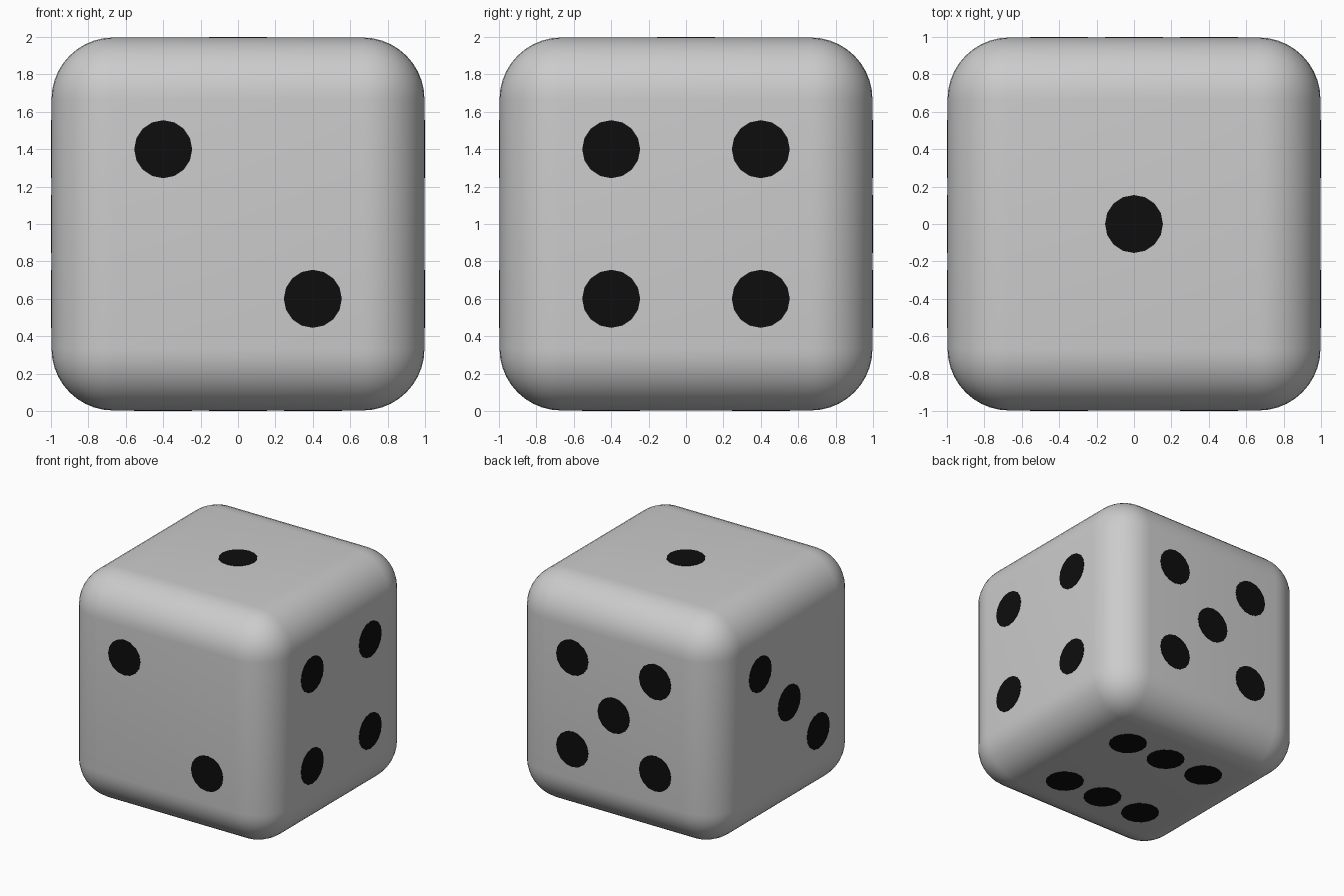
import bpy
from mathutils import Vector

if "Cube" in bpy.data.objects:
    bpy.data.objects.remove(bpy.data.objects["Cube"])

S = 0.4      # pip spacing from face centre
R = 0.155    # pip radius
H = 0.997    # half size of the body; pips stand just proud of it

# Rounded cube body
bpy.ops.mesh.primitive_cube_add(size=2 * H, location=(0, 0, 1))
body = bpy.context.object
body.name = "die_body"
bev = body.modifiers.new("round_edges", 'BEVEL')
bev.width = 0.33
bev.segments = 10
bpy.ops.object.modifier_apply(modifier=bev.name)
bpy.ops.object.shade_smooth_by_angle()

# Black pip colour
black = bpy.data.materials.new("pip_black")
black.diffuse_color = (0.004, 0.004, 0.004, 1)
black.use_nodes = True
black.node_tree.nodes["Principled BSDF"].inputs["Base Color"].default_value = black.diffuse_color

X, Y, Z = Vector((1, 0, 0)), Vector((0, 1, 0)), Vector((0, 0, 1))
corners = [(-S, -S), (-S, S), (S, -S), (S, S)]

# Face name: outward normal, in-plane axes, pip positions
faces = {
    "top": (Z, X, Y, [(0, 0)]),
    "front": (-Y, X, Z, [(-S, S), (S, -S)]),
    "left": (-X, Y, Z, [(S, S), (0, 0), (-S, -S)]),
    "right": (X, Y, Z, corners),
    "back": (Y, X, Z, corners + [(0, 0)]),
    "bottom": (-Z, X, Y, corners + [(0, -S), (0, S)]),
}

# Thin disc pips set into each face
depth = 0.02
for name, (n, u, v, spots) in faces.items():
    for i, (a, b) in enumerate(spots):
        bpy.ops.mesh.primitive_cylinder_add(
            vertices=16, radius=R, depth=depth,
            location=Z + n * (1 - depth / 2) + u * a + v * b,
            rotation=n.to_track_quat('Z', 'Y').to_euler())
        pip = bpy.context.object
        pip.name = f"pip_{name}_{i + 1}"
        pip.data.materials.append(black)
        bpy.ops.object.shade_smooth_by_angle()
